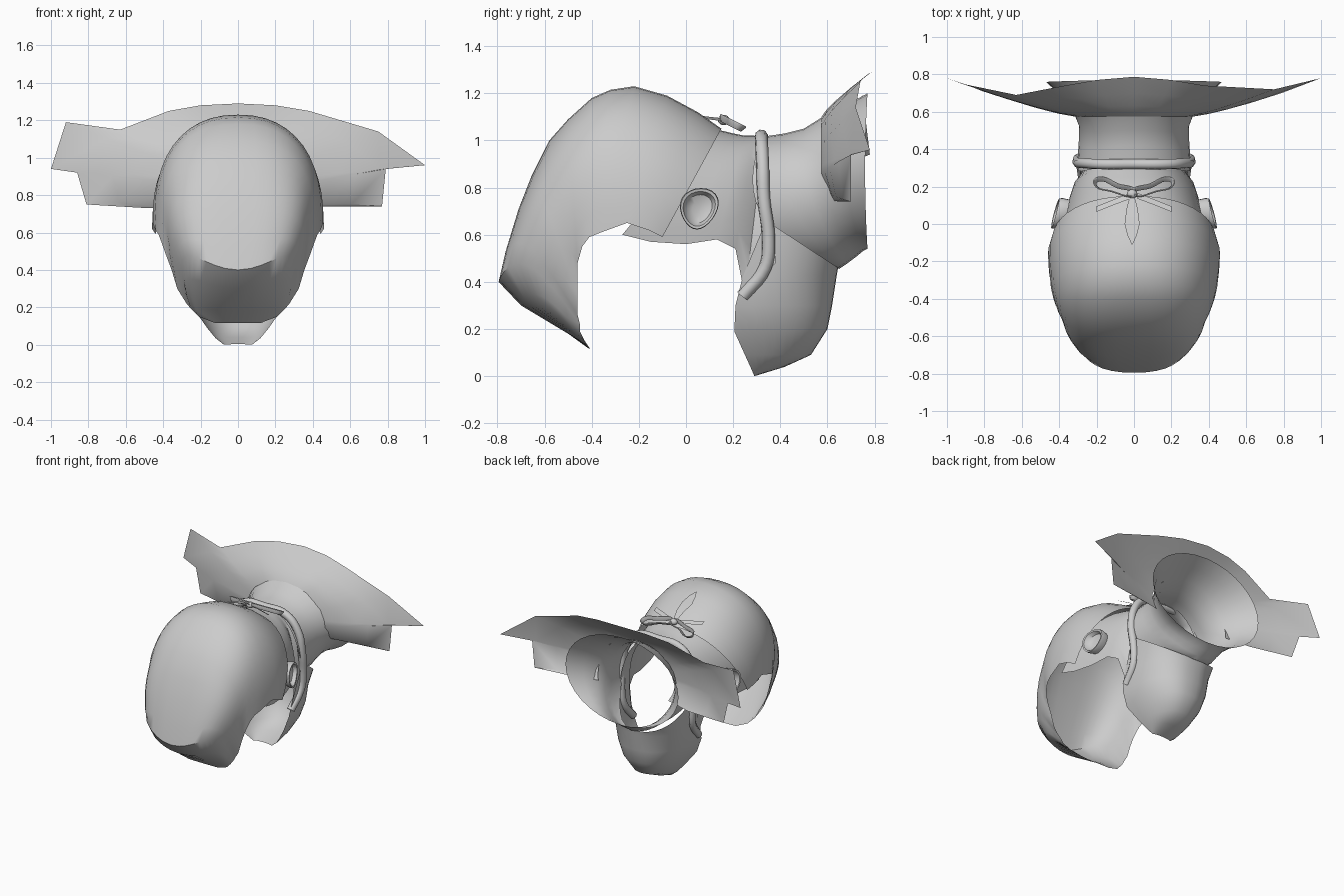
import bpy, bmesh, math
from mathutils import Vector


def finish(ob, angle=40):
    bpy.ops.object.select_all(action='DESELECT')
    ob.select_set(True)
    bpy.context.view_layer.objects.active = ob
    bpy.ops.object.shade_smooth_by_angle(angle=math.radians(angle))


def loft(name, rings, closed=False):
    """Skin a list of equal-length point rows, with normals facing outwards."""
    bm = bmesh.new()
    rows = [[bm.verts.new(p) for p in r] for r in rings]
    n = len(rows[0])
    for a, b in zip(rows, rows[1:]):
        for i in range(n if closed else n - 1):
            j = (i + 1) % n
            bm.faces.new((a[i], a[j], b[j], b[i]))
    bmesh.ops.remove_doubles(bm, verts=bm.verts, dist=0.0005)
    bmesh.ops.recalc_face_normals(bm, faces=bm.faces)
    mid = sum((v.co for v in bm.verts), Vector()) / len(bm.verts)
    if sum((f.calc_center_median() - mid).dot(f.normal) * f.calc_area() for f in bm.faces) < 0:
        bmesh.ops.reverse_faces(bm, faces=bm.faces)
    me = bpy.data.meshes.new(name)
    bm.to_mesh(me)
    bm.free()
    ob = bpy.data.objects.new(name, me)
    bpy.context.collection.objects.link(ob)
    finish(ob)
    return ob


def arch(ty, tz, by, bz, w, p=0.8, dw=0.0, lift=0.0, n=24):
    """Open arch from one side, over the crown point (ty, tz), to the other side."""
    pts = []
    for i in range(n + 1):
        t = math.pi * i / n
        s = max(math.sin(t), 0) ** p
        c = math.copysign(abs(math.cos(t)) ** p, math.cos(t))
        pts.append((c * (w + dw * s), by + (ty - by) * s, bz + (tz - bz) * s + lift * c * c * s))
    return pts


def tilted_ring(ty, tz, by, bz, w, bend, m=1, n=32):
    """Closed ring through a top and a bottom point; sides bent towards -y."""
    pts = []
    for i in range(n):
        t = 2 * math.pi * i / n
        k = (1 - math.cos(t)) / 2
        pts.append((w * math.sin(t), ty + (by - ty) * k ** m - bend * math.sin(t) ** 2, tz + (bz - tz) * k))
    return pts


def tube(name, pts, depth, extrude=0.0, cyclic=False):
    cu = bpy.data.curves.new(name, 'CURVE')
    cu.dimensions = '3D'
    cu.bevel_depth = depth
    cu.bevel_resolution = 2
    cu.extrude = extrude
    cu.resolution_u = 5
    sp = cu.splines.new('BEZIER')
    sp.bezier_points.add(len(pts) - 1)
    for b, p in zip(sp.bezier_points, pts):
        b.co = p
        b.handle_left_type = b.handle_right_type = 'AUTO'
    sp.use_cyclic_u = cyclic
    ob = bpy.data.objects.new(name, cu)
    bpy.context.collection.objects.link(ob)
    return ob


# cap shell: arches swung from the back rim round to the brow
loft("cap", [arch(*a) for a in (
    (0.15, 1.05, -0.10, 0.59, 0.44, 0.9),
    (0.05, 1.12, -0.16, 0.62, 0.46, 0.9),
    (-0.08, 1.19, -0.25, 0.65, 0.455, 0.9, 0.02),
    (-0.22, 1.23, -0.36, 0.61, 0.44, 0.9, 0.05),
    (-0.32, 1.215, -0.41, 0.59, 0.425, 0.88, 0.06),
    (-0.40, 1.18, -0.44, 0.55, 0.41, 0.85, 0.07),
    (-0.50, 1.09, -0.46, 0.48, 0.385, 0.8, 0.09),
    (-0.58, 1.00, -0.46, 0.40, 0.355, 0.78, 0.11),
    (-0.655, 0.85, -0.46, 0.35, 0.34, 0.76, 0.11, 0.05),
    (-0.71, 0.71, -0.46, 0.30, 0.325, 0.78, 0.11, 0.13),
    (-0.765, 0.53, -0.46, 0.26, 0.30, 0.82, 0.11, 0.22),
    (-0.795, 0.40, -0.45, 0.22, 0.275, 0.85, 0.11, 0.30),
    (-0.70, 0.30, -0.45, 0.19, 0.25, 0.75, 0.10, 0.16),
    (-0.50, 0.18, -0.43, 0.15, 0.21, 0.6, 0.04, 0.03),
    (-0.41, 0.115, -0.41, 0.12, 0.13, 0.6))])

# skin between cap and neck strap, open underneath
loft("head_side", [arch(*a) for a in (
    (0.10, 1.05, -0.27, 0.60, 0.42, 0.9),
    (0.16, 1.04, -0.15, 0.57, 0.40, 0.9),
    (0.20, 1.03, 0.00, 0.56, 0.375, 0.9),
    (0.25, 1.02, 0.13, 0.58, 0.345, 0.9),
    (0.29, 1.02, 0.21, 0.54, 0.32, 0.9),
    (0.33, 1.015, 0.25, 0.34, 0.27, 0.9, 0.05),
    (0.36, 1.015, 0.38, 0.48, 0.29, 0.9, 0.02))])

# neck tube flaring out towards the shoulders
loft("neck", [tilted_ring(*a) for a in (
    (0.32, 1.015, 0.64, 0.46, 0.305, 0.05, 3.6),
    (0.42, 1.03, 0.65, 0.455, 0.295, 0.04, 1.8),
    (0.50, 1.05, 0.68, 0.475, 0.295, 0.05, 1.2),
    (0.58, 1.10, 0.72, 0.505, 0.32, 0.06),
    (0.68, 1.15, 0.75, 0.53, 0.38, 0.04),
    (0.77, 1.20, 0.77, 0.54, 0.47, 0.01))], closed=True)

# jaw and chin: horizontal U sections, open at the front
loft("jaw", [arch(*a) for a in (
    (0.645, 0.46, 0.34, 0.66, 0.295, 0.8),
    (0.64, 0.43, 0.24, 0.42, 0.285, 0.85),
    (0.62, 0.30, 0.21, 0.30, 0.275, 0.85),
    (0.60, 0.20, 0.205, 0.19, 0.235, 0.85),
    (0.53, 0.09, 0.25, 0.09, 0.165, 0.9),
    (0.42, 0.04, 0.275, 0.035, 0.12, 0.9),
    (0.30, 0.003, 0.29, 0.0, 0.075, 1.0))])

# shoulder collar: flaring sheet with a stepped outer edge
outer = [(-25, .45, .66, .74), (-18, .77, .70, .74), (2, .79, .70, .94), (10, 1, .78, .96),
         (28, .75, .72, 1.14), (58, .38, .74, 1.25), (72, .2, .77, 1.28), (90, 0, .787, 1.29),
         (108, -.2, .77, 1.28), (122, -.37, .74, 1.25), (145, -.63, .69, 1.15), (158, -.92, .75, 1.19),
         (170, -1, .78, .94), (176, -.86, .73, .92), (194, -.81, .71, .75), (205, -.48, .66, .73)]
rows = []
for k in (0, 0.15, 0.35, 0.65, 1.0):
    row = []
    for a, x, y, z in outer:
        t = math.radians(a)
        ix, iz = 0.32 * math.cos(t), 0.85 + 0.25 * math.sin(t)
        iy = 0.575 + 0.12 * max(0, -math.sin(t))
        row.append((ix + (x - ix) * k, iy + (y - iy) * k ** 1.25, iz + (z - iz) * k))
    rows.append(row)
loft("collar", rows)

# rounded strap over the nape and down to the jaw
half = [(.18, .32, 1.0), (.27, .325, .9), (.30, .33, .75), (.295, .35, .58), (.285, .335, .46), (.27, .24, .34)]
strap = [(-x, y, z) for x, y, z in reversed(half)] + [(0, .32, 1.015)] + half
tube("neck_strap", strap, 0.028)

# ears: hollow dish with a rolled rim, flaring away from the head
for side, label in ((1, "right"), (-1, "left")):
    rings = []
    for r, h in ((0.9, -0.04), (1.0, 0.0), (0.97, 0.018), (0.84, 0.016), (0.68, -0.012), (0.35, -0.022), (0.0, -0.022)):
        ring = []
        for i in range(24):
            t = 2 * math.pi * i / 24
            v = 0.088 * r * math.sin(t)
            u = 0.08 * r * math.cos(t) * (1 + 2.5 * v)
            ring.append((side * (0.405 + h - 0.25 * u - 0.1 * v), 0.055 + u + 0.1 * v, 0.71 + v))
        rings.append(ring)
    loft(label + "_ear", rings, closed=True)


# bow lying on the back rim of the cap
def lay(x, y, lift=0.0):
    return (x, y, 1.075 - 0.5 * (y - 0.16) + lift)


for side, label in ((1, "right"), (-1, "left")):
    loop = [(0, .165), (.09, .205), (.19, .24), (.21, .215), (.12, .175)]
    tube(label + "_bow_loop", [lay(side * x, y, 0.015) for x, y in loop], 0.004, 0.012, True)
    pts = [(.02, .15), (.1, .12), (.2, .08)]
    loft(label + "_bow_tail", [[lay(side * x, y + d, 0.012 - x * 0.15) for x, y in pts] for d in (-0.015, 0.015)])
loft("long_bow_tail", [[lay(-.01 - w, y, h), lay(-.01 + w, y, h)] for w, y, h in
                       ((.012, .15, .01), (.03, .08, .025), (.04, 0, .012), (.025, -.06, .008), (.002, -.11, .0))])
bpy.ops.mesh.primitive_uv_sphere_add(segments=16, ring_count=8, radius=1, location=lay(-.01, .16, 0.012))
knot = bpy.context.object
knot.name = "bow_knot"
knot.scale = (0.028, 0.025, 0.022)
finish(knot)
